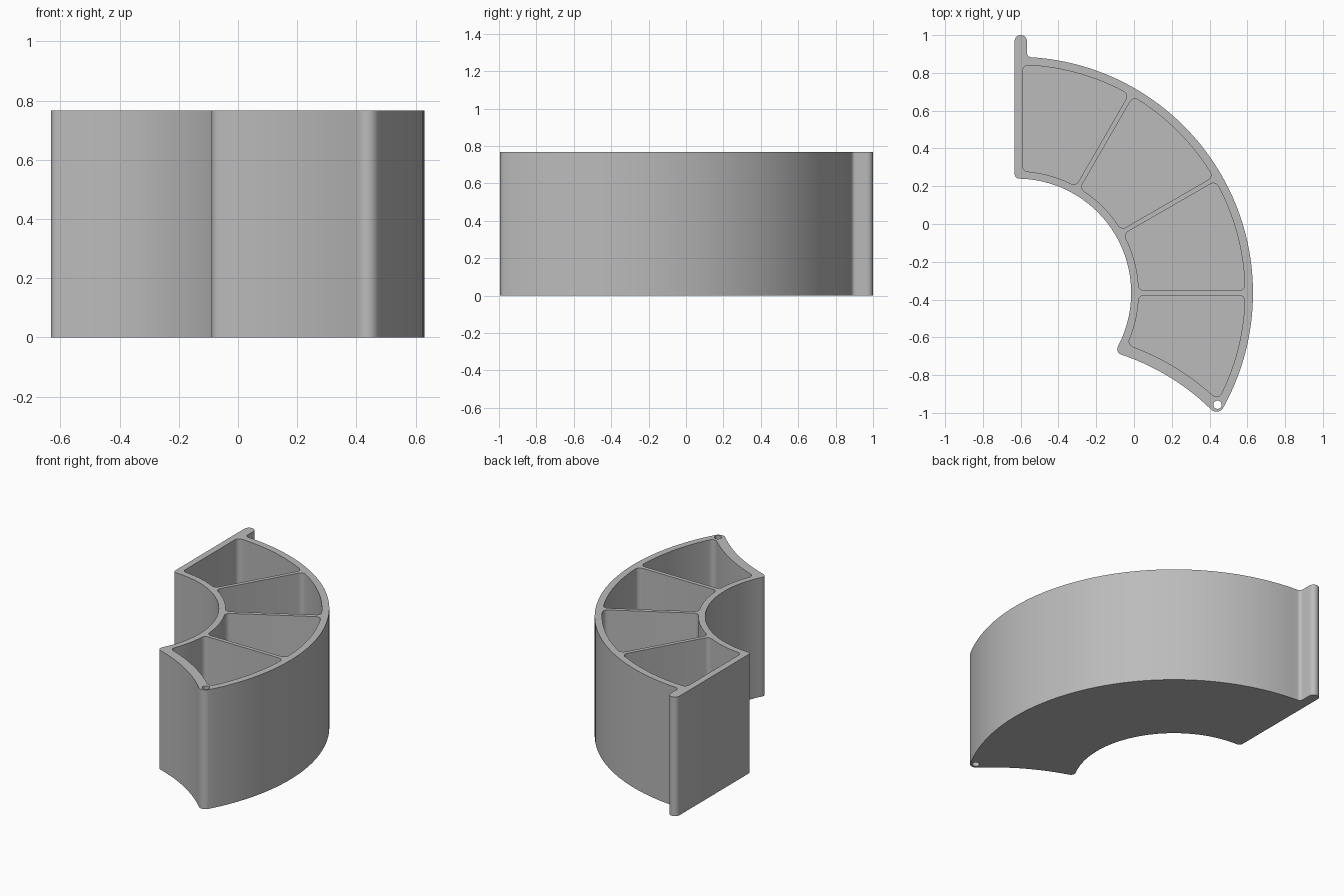
import bpy, bmesh, math
from mathutils import Vector
from mathutils.geometry import intersect_sphere_sphere_2d

cube = bpy.data.objects.get("Cube")
if cube:
    bpy.data.objects.remove(cube)

HEIGHT, FLOOR = 0.767, 0.04
HUB = Vector((-0.62, -0.365))         # centre of the main curve
END_HUB = Vector((-0.464, -1.877))    # centre of the concave end
R_OUT, R_IN, R_END = 1.25, 0.605, 1.25
P_OUT, P_IN, P_END = 1.207, 0.645, 1.31   # pocket wall radii
LEFT, TAB = -0.632, -0.567


def edge_points(p, q, hub, trim_p, trim_q):
    """Points along a straight or curved edge, trimmed at both ends."""
    if hub is None:
        d = (q - p).normalized()
        return [p + d * trim_p, q - d * trim_q]
    a, b = p - hub, q - hub
    t0, t1 = math.atan2(a.y, a.x), math.atan2(b.y, b.x)
    s, r = math.copysign(1, t1 - t0), a.length
    t0, t1 = t0 + s * trim_p / r, t1 - s * trim_q / r
    n = max(4, round(abs(t1 - t0) / math.radians(2)))
    return [hub + r * Vector((math.cos(t0 + (t1 - t0) * i / n),
                              math.sin(t0 + (t1 - t0) * i / n))) for i in range(n + 1)]


def rounded(corners):
    """Closed outline from (point, corner radius, hub of the next edge)."""
    n = len(corners)
    trims = []
    for i, (p, radius, hub) in enumerate(corners):
        prev, nxt = corners[i - 1], corners[(i + 1) % n]
        before = edge_points(prev[0], p, prev[2], 0, 0)
        after = edge_points(p, nxt[0], hub, 0, 0)
        turn = (before[-1] - before[-2]).angle(after[1] - after[0])
        trims.append((radius * math.tan(turn / 2), math.cos(turn / 2)))
    edges = [edge_points(corners[i][0], corners[(i + 1) % n][0], corners[i][2],
                         trims[i][0], trims[(i + 1) % n][0]) for i in range(n)]
    outline = []
    for i in range(n):
        a, c, b, w = edges[i - 1][-1], corners[i][0], edges[i][0], trims[i][1]
        for k in range(1, 6):
            t = k / 6
            u, v, x = (1 - t) ** 2, 2 * t * (1 - t) * w, t * t
            outline.append((a * u + c * v + b * x) / (u + v + x))
        outline += edges[i]
    return outline


def on_ray(angle, offset, r):
    """Point at radius r on a line beside the ray at this angle."""
    t = math.radians(angle)
    along = Vector((math.cos(t), math.sin(t)))
    side = Vector((-along.y, along.x))
    return HUB + along * math.sqrt(r * r - offset * offset) + side * offset


def end_corner(r, r_end):
    """Upper right crossing of the main curve and the concave end."""
    return max(intersect_sphere_sphere_2d(HUB, r, END_HUB, r_end), key=lambda p: p.x)


def on_curve(x, r):
    return Vector((x, HUB.y + math.sqrt(r * r - (x - HUB.x) ** 2)))


# Outline of the body with its tab
body = rounded([
    (on_curve(LEFT, R_IN), 0.025, None),
    (Vector((LEFT, 1)), 0.0315, None),
    (Vector((TAB, 1)), 0.0315, None),
    (on_curve(TAB, R_OUT), 0.025, HUB),
    (end_corner(R_OUT, R_END), 0.04, END_HUB),
    (end_corner(R_IN, R_END), 0.03, HUB)])

# Four pockets between the dividers
pockets = []
for start in (90, 60, 30, 0):
    gap = -0.03 if start == 90 else -0.0125
    if start:
        far = [on_ray(start - 30, 0.0125, r) for r in (P_OUT, P_IN)]
    else:
        far = [end_corner(r, P_END) for r in (P_OUT, P_IN)]
    pockets.append(rounded([
        (on_ray(start, gap, P_IN), 0.03, None),
        (on_ray(start, gap, P_OUT), 0.03, HUB),
        (far[0], 0.03, None if start else END_HUB),
        (far[1], 0.03, HUB)]))

# Pin hole through the tip
pin = [Vector((0.442, -0.957)) + 0.022 * Vector((math.cos(a), math.sin(a)))
       for a in (math.tau * i / 24 for i in range(24))]

bm = bmesh.new()


def ring(points, z):
    verts = [bm.verts.new((p.x, p.y, z)) for p in points]
    return verts, [bm.edges.new((v, verts[i - 1])) for i, v in enumerate(verts)]


def wall(points, z):
    """Upright wall from height z to the rim."""
    low, low_edges = ring(points, z)
    top, top_edges = ring(points, HEIGHT)
    for i in range(len(low)):
        bm.faces.new((low[i - 1], low[i], top[i], top[i - 1]))
    return low, low_edges, top_edges


rim, base = [], []
for points in (body, pin):
    low, low_edges, top_edges = wall(points, 0)
    base += low_edges
    rim += top_edges
for points in pockets:
    low, low_edges, top_edges = wall(points, FLOOR)
    bm.faces.new(low)
    rim += top_edges
for edges in (rim, base):
    bmesh.ops.triangle_fill(bm, use_beauty=True, edges=edges)
bmesh.ops.recalc_face_normals(bm, faces=bm.faces)

mesh = bpy.data.meshes.new("curved_tray")
bm.to_mesh(mesh)
bm.free()
tray = bpy.data.objects.new("curved_tray", mesh)
bpy.context.collection.objects.link(tray)

grey = bpy.data.materials.new("plain_grey")
grey.use_nodes = True
grey.diffuse_color = (0.5, 0.5, 0.5, 1)
grey.node_tree.nodes["Principled BSDF"].inputs["Base Color"].default_value = (0.5, 0.5, 0.5, 1)
mesh.materials.append(grey)

bpy.ops.object.select_all(action='DESELECT')
tray.select_set(True)
bpy.context.view_layer.objects.active = tray
bpy.ops.object.shade_smooth_by_angle(angle=math.radians(30))
